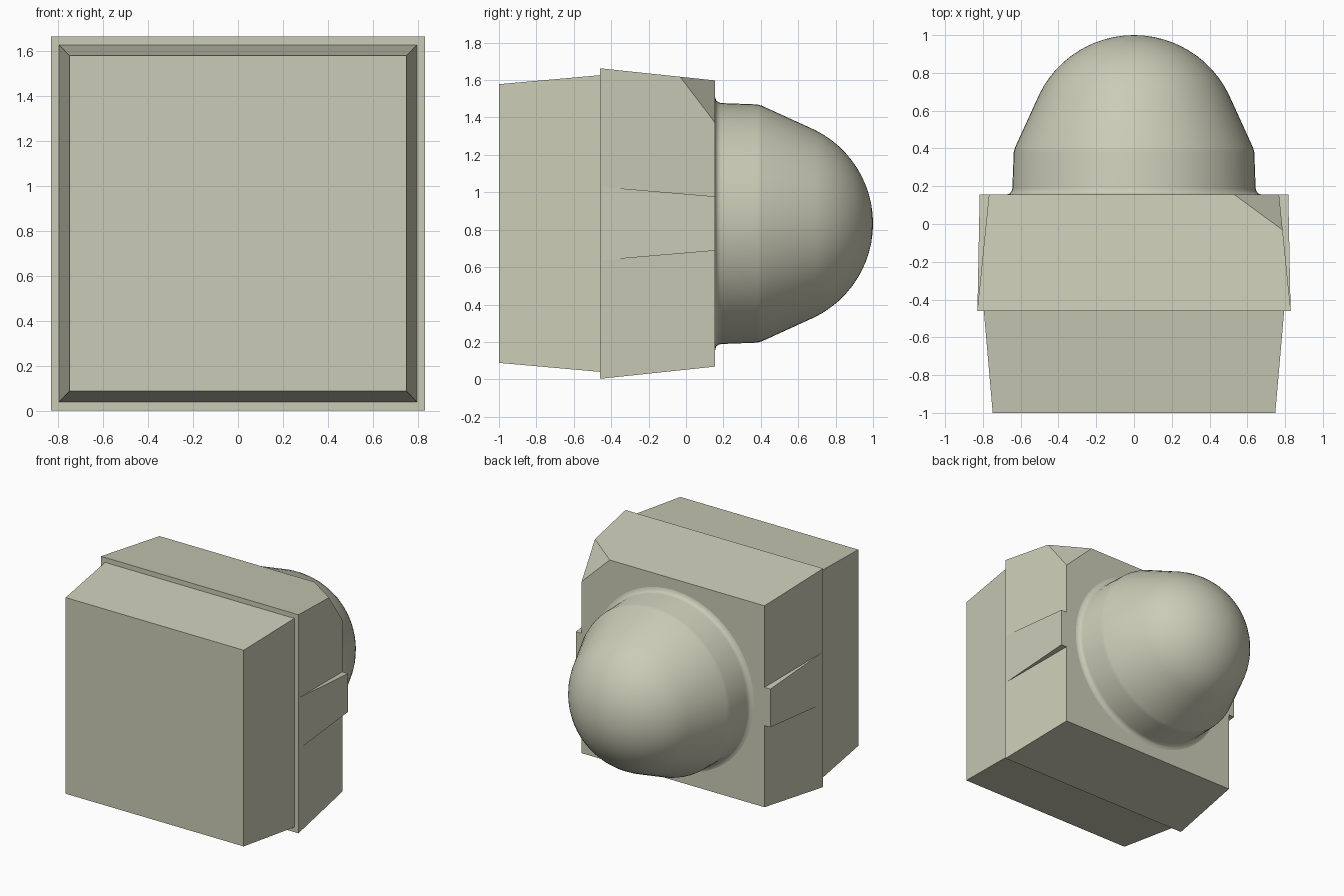
import bpy, bmesh, math
from mathutils import Vector, Matrix

cube = bpy.data.objects.get("Cube")
if cube:
    bpy.data.objects.remove(cube, do_unlink=True)

MID_Z = 0.833
BACK = 0.155     # rear face of the collar
STEP = -0.46     # plane where block and collar meet

mat = bpy.data.materials.new("warm_grey")
COLOUR = (0.6, 0.6, 0.475, 1)
mat.use_nodes = True
mat.diffuse_color = COLOUR
bsdf = next(n for n in mat.node_tree.nodes if n.type == 'BSDF_PRINCIPLED')
bsdf.inputs["Base Color"].default_value = COLOUR


def finish(name, bm):
    bmesh.ops.recalc_face_normals(bm, faces=bm.faces)
    mesh = bpy.data.meshes.new(name)
    bm.to_mesh(mesh)
    bm.free()
    mesh.materials.append(mat)
    obj = bpy.data.objects.new(name, mesh)
    bpy.context.collection.objects.link(obj)
    return obj


def tapered_box(y0, half0, y1, half1):
    """Box along y whose half width and half height change from end to end."""
    bm = bmesh.new()
    bmesh.ops.create_cube(bm, size=2)
    for v in bm.verts:
        y, (hx, hz) = (y0, half0) if v.co.y < 0 else (y1, half1)
        v.co = (v.co.x * hx, y, MID_Z + v.co.z * hz)
    return bm


# Front block, widening towards the collar
finish("front_block", tapered_box(-1, (0.748, 0.745), STEP, (0.795, 0.793)))

# Collar, narrowing to the rear, with one upper left corner cut off
bm = tapered_box(STEP, (0.83, 0.83), BACK, (0.768, 0.765))
a, b, c = Vector((0.53, BACK, 1.6)), Vector((0.77, BACK, 1.37)), Vector((0.782, -0.03, 1.62))
normal = (b - a).cross(c - a)
if normal.z < 0:
    normal.negate()
bmesh.ops.bisect_plane(bm, geom=bm.verts[:] + bm.edges[:] + bm.faces[:],
                       plane_co=a, plane_no=normal, clear_outer=True)
bmesh.ops.holes_fill(bm, edges=[e for e in bm.edges if e.is_boundary])
finish("collar", bm)

# Wedge ribs along both sides, joined through the inside of the collar
finish("side_ribs", tapered_box(STEP + 0.001, (0.829, 0.197), BACK, (0.817, 0.145)))

# Rear dome: fillet, short cylinder, cone and spherical cap as (radius, y)
profile = [(0.68, BACK), (0.658, 0.161), (0.648, 0.174), (0.644, 0.19),
           (0.637, 0.38), (0.63, 0.405)]
R = 0.558
start = math.asin(0.5 / R)
for i in range(13):
    t = start * (1 - i / 12)
    profile.append((R * math.sin(t), 1 - R + R * math.cos(t)))
bm = bmesh.new()
verts = [bm.verts.new((r, y, MID_Z)) for r, y in profile]
edges = [bm.edges.new(pair) for pair in zip(verts, verts[1:])]
bmesh.ops.spin(bm, geom=verts + edges, cent=(0, 0, MID_Z), axis=(0, 1, 0),
               angle=math.tau, steps=64)
bmesh.ops.remove_doubles(bm, verts=bm.verts, dist=0.0005)
dome = finish("rear_dome", bm)
bpy.ops.object.select_all(action='DESELECT')
dome.select_set(True)
bpy.context.view_layer.objects.active = dome
bpy.ops.object.shade_smooth_by_angle(angle=math.radians(40))
